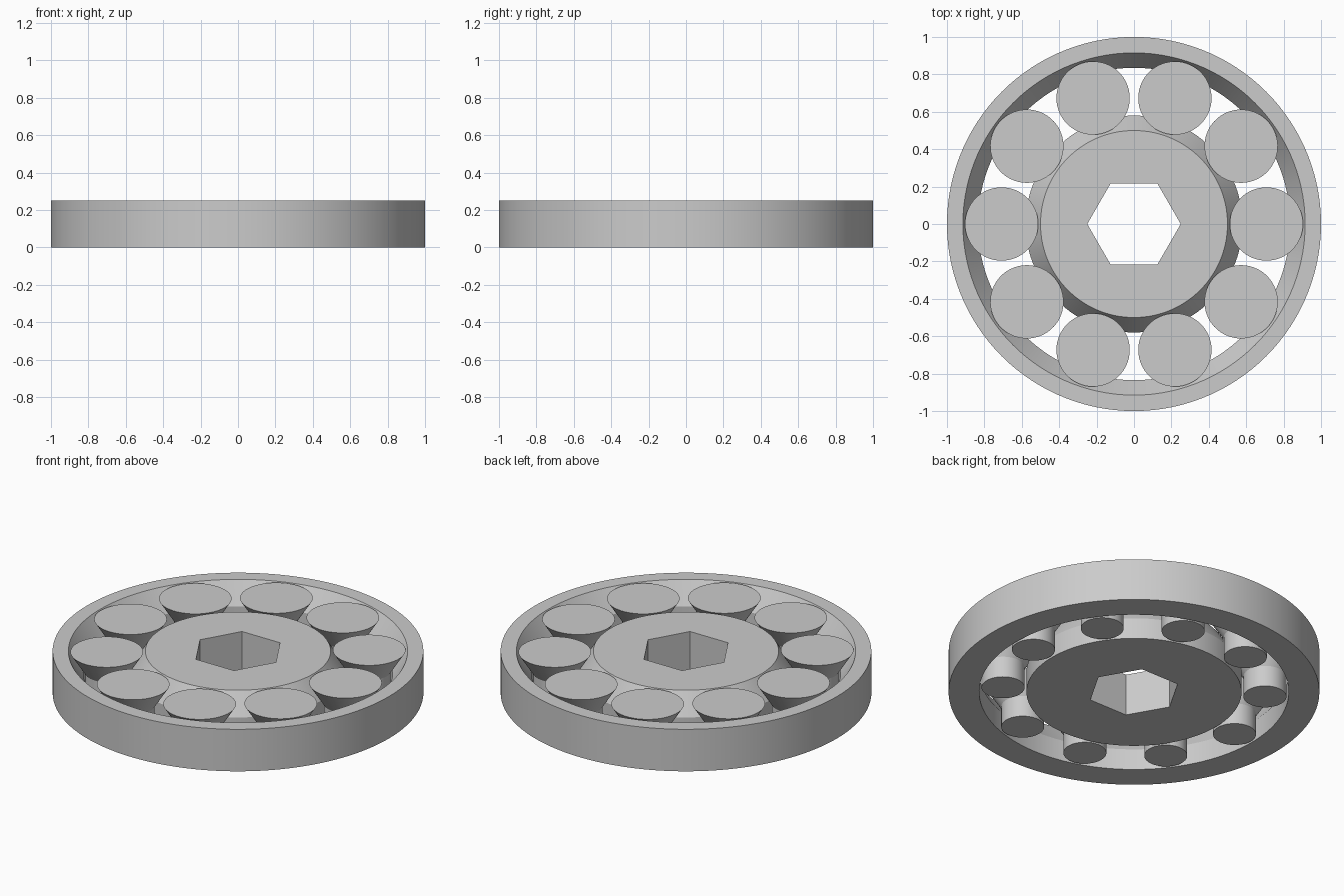
import bpy, bmesh
from math import sin, cos, pi, radians

if "Cube" in bpy.data.objects:
    bpy.data.objects.remove(bpy.data.objects["Cube"])

HEIGHT, MID = 0.25, 0.125   # full thickness and where the taper starts
FLARE = 0.08                # how far the tapered surfaces lean

grey = bpy.data.materials.new("plain_grey")
grey.use_nodes = True
grey.diffuse_color = (0.6, 0.6, 0.6, 1)
grey.node_tree.nodes["Principled BSDF"].inputs["Base Color"].default_value = grey.diffuse_color


def hexagon(angle):
    """Radius of a unit hexagon at the given angle, corners on the x axis."""
    return cos(pi / 6) / cos(angle % (pi / 3) - pi / 6)


def lathe(name, profile, segments, closed, hex_bore=False):
    """Spin (radius, z) points round z; open profiles get flat end caps."""
    bm = bmesh.new()
    rings = []
    for i, (r, z) in enumerate(profile):
        ring = []
        for s in range(segments):
            a = 2 * pi * s / segments
            q = r * hexagon(a) if hex_bore and i < 2 else r
            ring.append(bm.verts.new((q * cos(a), q * sin(a), z)))
        rings.append(ring)
    pairs = list(zip(rings, rings[1:]))
    if closed:
        pairs.append((rings[-1], rings[0]))
    else:
        bm.faces.new(rings[0])
        bm.faces.new(rings[-1])
    for low, high in pairs:
        for s in range(segments):
            t = (s + 1) % segments
            bm.faces.new((low[s], low[t], high[t], high[s]))
    bmesh.ops.recalc_face_normals(bm, faces=bm.faces)
    mesh = bpy.data.meshes.new(name)
    bm.to_mesh(mesh)
    bm.free()
    mesh.materials.append(grey)
    obj = bpy.data.objects.new(name, mesh)
    bpy.context.collection.objects.link(obj)
    bpy.ops.object.select_all(action="DESELECT")
    obj.select_set(True)
    bpy.context.view_layer.objects.active = obj
    bpy.ops.object.shade_smooth_by_angle(angle=radians(25))
    return obj


# Outer race: straight outside, inside opens out towards the top
bore = 0.915
lathe("outer_race", [(1, 0), (1, HEIGHT), (bore, HEIGHT),
                     (bore - FLARE, MID), (bore - FLARE, 0)], 120, True)

# Inner race: hexagonal bore, outside narrows towards the top
hub = 0.5
lathe("inner_race", [(0.25, HEIGHT), (0.25, 0), (hub + FLARE, 0),
                     (hub + FLARE, MID), (hub, HEIGHT)], 120, True, True)

# Ten flared rollers between the races
wide = 0.196
roller = lathe("roller", [(wide - FLARE, 0), (wide - FLARE, MID), (wide, HEIGHT)], 64, False)
for i in range(10):
    part = roller if i == 0 else roller.copy()
    if i:
        part.name = f"roller_{i + 1}"
        bpy.context.collection.objects.link(part)
    a = 2 * pi * i / 10
    part.location = (0.708 * cos(a), 0.708 * sin(a), 0)
    part.rotation_euler.z = a
